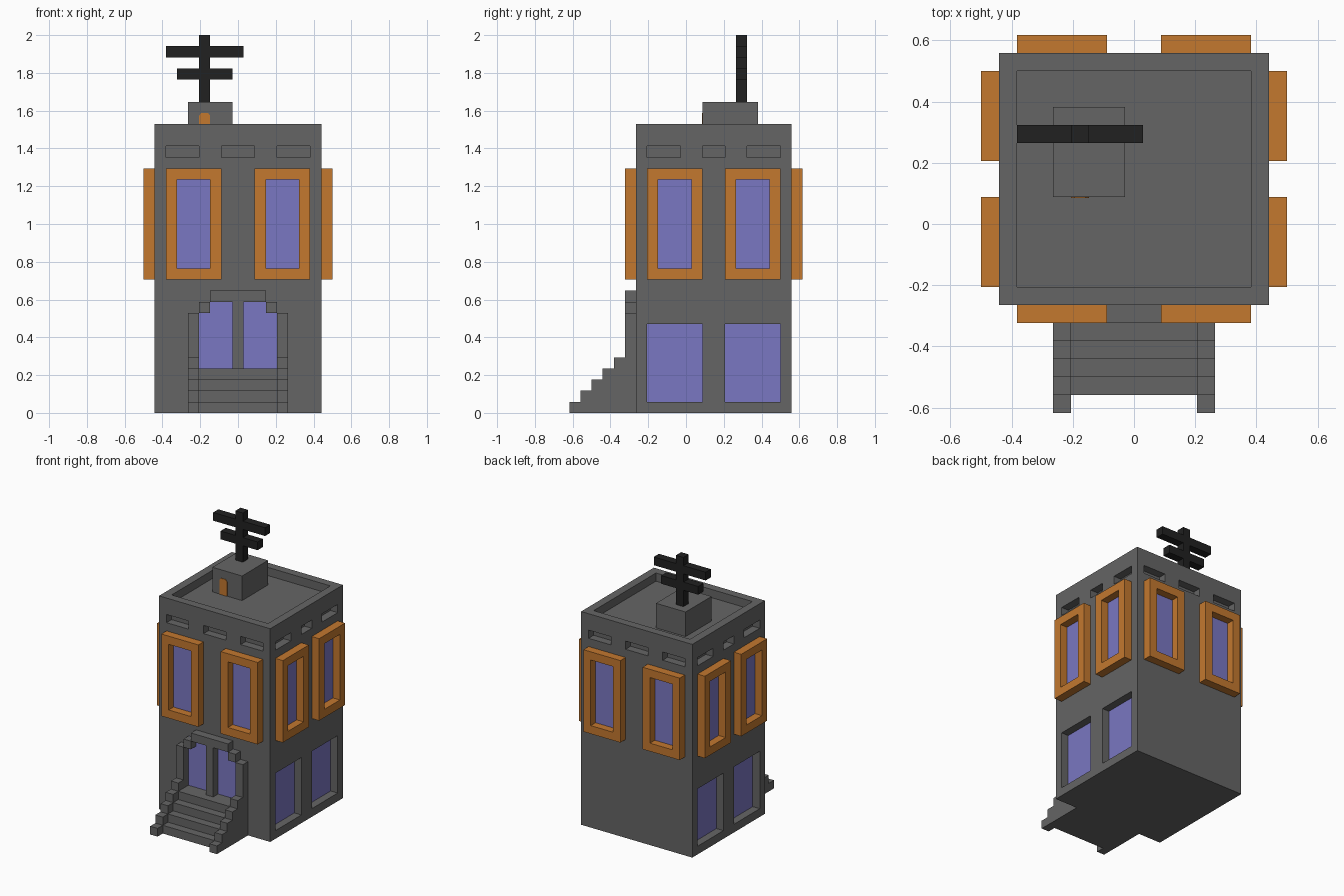
import bpy, bmesh
from mathutils import Vector

if "Cube" in bpy.data.objects:
    bpy.data.objects.remove(bpy.data.objects["Cube"], do_unlink=True)

U = 1 / 17  # one block


def P(x, y, z):
    return Vector(((x - 8.5) * U, (y - 10.5) * U, z * U))


def material(name, rgb):
    m = bpy.data.materials.new(name)
    m.use_nodes = True
    m.diffuse_color = (*rgb, 1)
    m.node_tree.nodes["Principled BSDF"].inputs["Base Color"].default_value = (*rgb, 1)
    return m


STONE = material("grey stone", (0.130, 0.130, 0.130))
WOOD = material("orange wood", (0.546, 0.188, 0.028))
GLASS = material("violet glass", (0.195, 0.184, 0.539))
METAL = material("black metal", (0.015, 0.015, 0.015))


def add_box(bm, lo, hi):
    a, b = P(*lo), P(*hi)
    verts = bmesh.ops.create_cube(bm, size=1)["verts"]
    bmesh.ops.scale(bm, vec=b - a, verts=verts)
    bmesh.ops.translate(bm, vec=(a + b) / 2, verts=verts)


def finish(name, bm, *mats):
    mesh = bpy.data.meshes.new(name)
    bm.to_mesh(mesh)
    bm.free()
    for m in mats:
        mesh.materials.append(m)
    ob = bpy.data.objects.new(name, mesh)
    bpy.context.scene.collection.objects.link(ob)
    return ob


def boxes(name, mat, *pairs):
    bm = bmesh.new()
    for lo, hi in pairs:
        add_box(bm, lo, hi)
    return finish(name, bm, mat)


def extrude(name, mat, points, offset):
    """Extrude a closed outline of block coordinates by a block offset."""
    bm = bmesh.new()
    face = bm.faces.new([bm.verts.new(P(*p)) for p in points])
    new = bmesh.ops.extrude_face_region(bm, geom=[face])["geom"]
    bmesh.ops.translate(bm, vec=Vector(offset) * U,
                        verts=[v for v in new if isinstance(v, bmesh.types.BMVert)])
    bmesh.ops.recalc_face_normals(bm, faces=bm.faces[:])
    return finish(name, bm, mat)


def window(name, lo, hi, normal):
    """Raised frame with the pane sunk back to the wall."""
    bm = bmesh.new()
    add_box(bm, lo, hi)
    bm.normal_update()
    n = Vector(normal)
    front = max(bm.faces, key=lambda f: f.normal.dot(n))
    back = min(bm.faces, key=lambda f: f.normal.dot(n))
    bmesh.ops.delete(bm, geom=[back], context="FACES_ONLY")
    bmesh.ops.inset_region(bm, faces=[front], thickness=U, use_even_offset=True)
    # straight reveal: inset again by nothing, then push the pane in
    new = bmesh.ops.extrude_face_region(bm, geom=[front])["geom"]
    pane = [f for f in new if isinstance(f, bmesh.types.BMFace)][0]
    if front.is_valid:
        bmesh.ops.delete(bm, geom=[front], context="FACES_ONLY")
    bmesh.ops.translate(bm, vec=-n * U * 0.94, verts=pane.verts[:])
    pane.material_index = 1
    return finish(name, bm, WOOD, GLASS)


# Tower with sunken roof, vents and lower window niches
cuts = [((2, 7, 25), (15, 19, 27))]
for x0, x1 in ((2, 5), (7, 10), (12, 15)):
    cuts += [((x0, 5, 23), (x1, 6.98, 24)), ((x0, 19.02, 23), (x1, 21, 24))]
for y0, y1 in ((7, 10), (12, 14), (16, 19)):
    cuts += [((0, y0, 23), (1.98, y1, 24)), ((15.02, y0, 23), (17, y1, 24))]
for y0 in (7, 14):
    cuts += [((0, y0, 1), (2, y0 + 5, 8)), ((15, y0, 1), (17, y0 + 5, 8))]

tower = boxes("tower", STONE, ((1, 6, 0), (16, 20, 26)))
cutter = boxes("niche_cutter", STONE, *cuts)
cutter.hide_render = True
mod = tower.modifiers.new("niches", "BOOLEAN")
mod.operation = "DIFFERENCE"
mod.solver = "EXACT"
mod.object = cutter
bpy.context.view_layer.update()
graph = bpy.context.evaluated_depsgraph_get()
carved = bpy.data.meshes.new_from_object(tower.evaluated_get(graph))
tower.modifiers.clear()
tower.data = carved
bpy.data.objects.remove(cutter, do_unlink=True)

# Lower panes at the back of the side niches
for side, x in (("right", 2), ("left", 15)):
    for label, y in (("front", 7), ("rear", 14)):
        boxes(f"{side}_{label}_lower_pane", GLASS,
              ((x - 0.05, y, 1), (x + 0.05, y + 5, 8)))

# Upper framed windows, two on each wall
for label, x in (("right", 2), ("left", 10)):
    window(f"front_{label}_window", (x, 5, 12), (x + 5, 6, 22), (0, -1, 0))
    window(f"back_{label}_window", (x, 20, 12), (x + 5, 21, 22), (0, 1, 0))
for label, y in (("front", 7), ("rear", 14)):
    window(f"right_{label}_window", (0, y, 12), (1, y + 5, 22), (-1, 0, 0))
    window(f"left_{label}_window", (16, y, 12), (17, y + 5, 22), (1, 0, 0))

# Stairs leading to the entrance landing
steps = [(1, 0)]
for i in range(1, 5):
    steps += [(i, i), (i + 1 if i < 4 else 6, i)]
extrude("stairs", STONE, [(5, y, z) for y, z in steps + [(6, 0)]], (7, 0, 0))

# Stepped side rails that rise into the door posts
rail = [(0, 0)]
for i in range(5):
    rail += [(i, i + 1), (i + 1, i + 1)]
rail += [(5, 9), (6, 9), (6, 0)]
for side, x in (("right", 4), ("left", 12)):
    extrude(f"{side}_stair_rail", STONE, [(x, y, z) for y, z in rail], (1, 0, 0))

# Entrance: stepped arch, centre post and two panes
boxes("door_arch", STONE,
      ((5, 5, 9), (6, 6, 10)), ((11, 5, 9), (12, 6, 10)), ((6, 5, 10), (11, 6, 11)))
boxes("door_centre_post", STONE, ((8, 5, 4), (9, 6, 10)))
for side, x in (("right", 5), ("left", 9)):
    boxes(f"{side}_door_pane", GLASS, ((x, 5.94, 4), (x + 3, 6.04, 10)))

# Roof hut with a small door
boxes("roof_hut", STONE, ((4, 12, 25), (8, 17, 28)))
door = [(5, 25), (6, 25), (6, 26.75), (5.8, 27), (5.2, 27), (5, 26.75)]
extrude("roof_hut_door", WOOD, [(x, 11.94, z) for x, z in door], (0, 0.1, 0))

# Aerial
boxes("aerial_mast", METAL, ((5, 15, 28), (6, 16, 34)))
for name, x0, x1, z in (("lower", 3, 8, 30), ("upper", 2, 9, 32)):
    boxes(f"aerial_{name}_bar", METAL,
          ((x0, 15, z), (5, 16, z + 1)), ((6, 15, z), (x1, 16, z + 1)))
